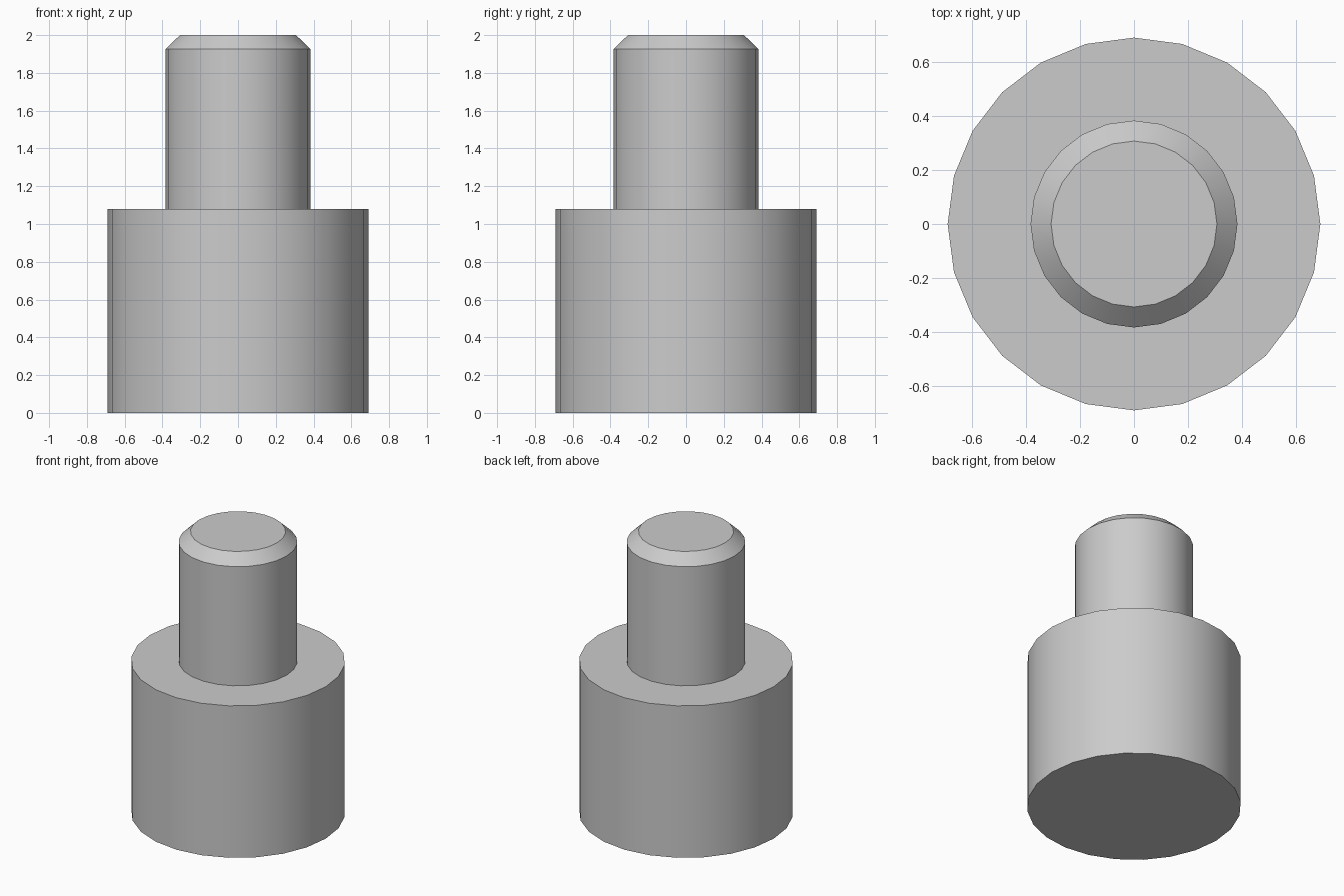
import bpy
import bmesh
from math import cos, sin, tau, radians

cube = bpy.data.objects.get("Cube")
if cube:
    bpy.data.objects.remove(cube, do_unlink=True)

SIDES = 24

# Single plain grey
grey = bpy.data.materials.new("plain_grey")
grey.use_nodes = True
colour = (0.6, 0.6, 0.6, 1)
grey.diffuse_color = colour
grey.node_tree.nodes["Principled BSDF"].inputs["Base Color"].default_value = colour


def turned_part(name, profile):
    """Revolve a (radius, height) profile and cap its ends."""
    bm = bmesh.new()
    rings = [[bm.verts.new((r * cos(tau * i / SIDES), r * sin(tau * i / SIDES), z))
              for i in range(SIDES)] for r, z in profile]
    for low, high in zip(rings, rings[1:]):
        for i in range(SIDES):
            j = (i + 1) % SIDES
            bm.faces.new((low[i], low[j], high[j], high[i]))
    bm.faces.new(rings[0][::-1])
    bm.faces.new(rings[-1])
    mesh = bpy.data.meshes.new(name)
    bm.to_mesh(mesh)
    bm.free()
    mesh.materials.append(grey)
    obj = bpy.data.objects.new(name, mesh)
    bpy.context.collection.objects.link(obj)
    bpy.ops.object.select_all(action="DESELECT")
    obj.select_set(True)
    bpy.context.view_layer.objects.active = obj
    bpy.ops.object.shade_smooth_by_angle(angle=radians(30))
    return obj


# Wide base, and a stepped peg with a chamfered tip as one closed solid
turned_part("stepped_peg", [(0.69, 0), (0.69, 1.08), (0.383, 1.08),
                            (0.383, 1.927), (0.307, 2)])
